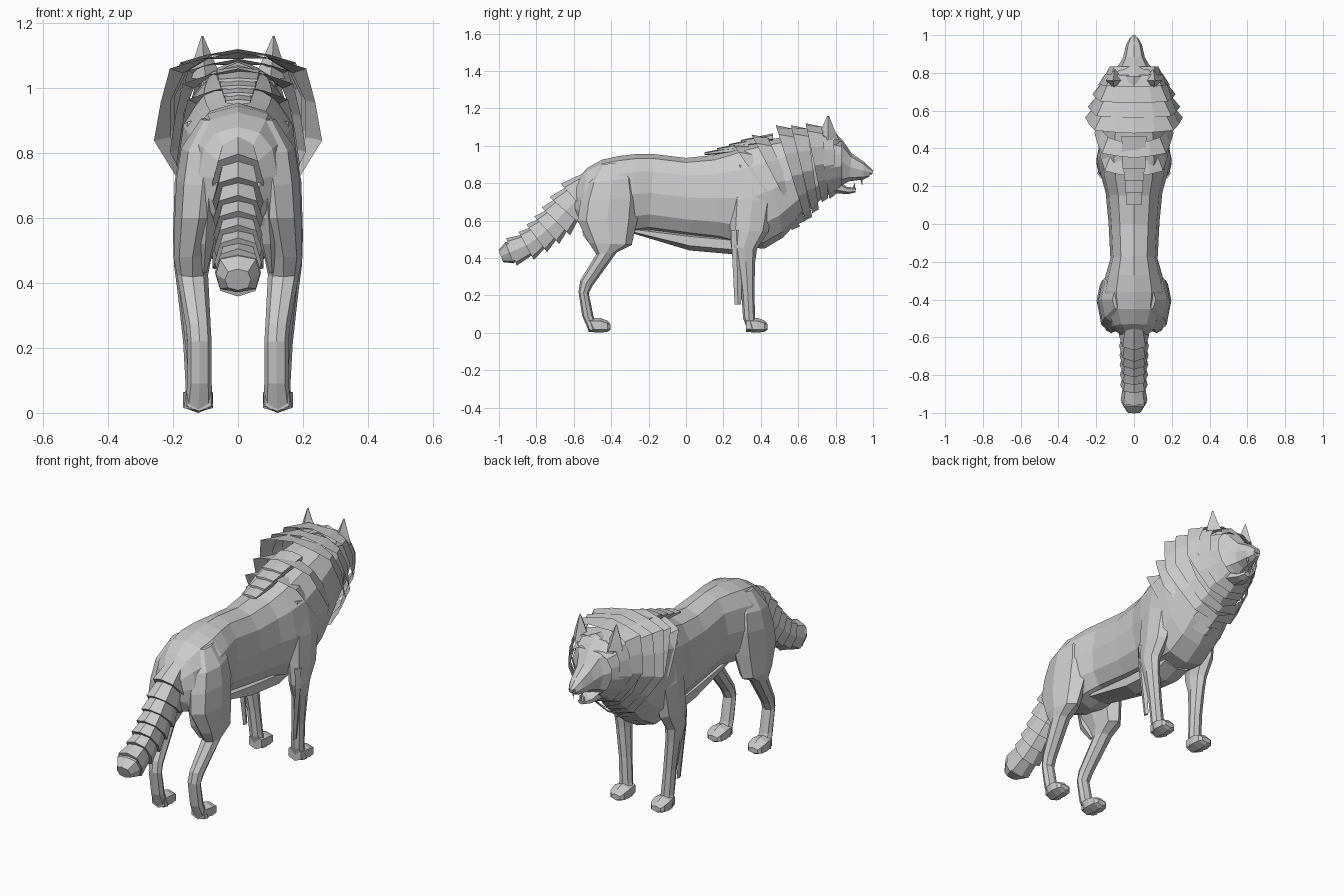
import bpy
import bmesh
import math
from mathutils import Vector

cube = bpy.data.objects.get("Cube")
if cube:
    bpy.data.objects.remove(cube, do_unlink=True)

fur = bpy.data.materials.new("grey_fur")
fur.use_nodes = True
grey = (0.6, 0.6, 0.6, 1)
fur.diffuse_color = grey
fur.node_tree.nodes["Principled BSDF"].inputs["Base Color"].default_value = grey


def finish(name, bm):
    """Turn a bmesh into a flat shaded object."""
    bmesh.ops.recalc_face_normals(bm, faces=bm.faces)
    mesh = bpy.data.meshes.new(name)
    bm.to_mesh(mesh)
    bm.free()
    mesh.materials.append(fur)
    obj = bpy.data.objects.new(name, mesh)
    bpy.context.collection.objects.link(obj)
    return obj


def superpower(value, power):
    return math.copysign(abs(value) ** power, value)


def loft(name, rings, sides=8, square=1.0, jag=0.0, lift=0.0, caps=True):
    """Skin rings given as (top y, top z, bottom y, bottom z, half width, centre x).
    Jag pulls in every other corner of the last ring; lift raises the flanks."""
    bm = bmesh.new()
    loops = []
    for number, ring in enumerate(rings):
        top_y, top_z, low_y, low_z, width = ring[:5]
        centre_x = ring[5] if len(ring) > 5 else 0
        middle = Vector((centre_x, (top_y + low_y) / 2, (top_z + low_z) / 2))
        up = Vector((0, (top_y - low_y) / 2, (top_z - low_z) / 2))
        side = Vector((width, 0, 0))
        loop = []
        for k in range(sides):
            angle = math.tau * k / sides + math.pi / 2
            across = superpower(math.cos(angle), square)
            reach = side * across + up * (superpower(math.sin(angle), square) + lift * abs(across))
            if jag and number == len(rings) - 1 and k % 2:
                reach *= 1 - jag
            loop.append(bm.verts.new(middle + reach))
        loops.append(loop)
    for a, b in zip(loops, loops[1:]):
        for k in range(sides):
            n = (k + 1) % sides
            bm.faces.new((a[k], a[n], b[n], b[k]))
    if caps:
        bm.faces.new(loops[0])
        bm.faces.new(loops[-1])
    return finish(name, bm)


# Torso from rump to neck
loft("torso", [
    (-.58, .82, -.60, .62, .07),
    (-.53, .88, -.56, .58, .12),
    (-.45, .925, -.46, .54, .155),
    (-.36, .945, -.35, .52, .17),
    (-.27, .955, -.27, .53, .15),
    (-.17, .955, -.20, .54, .125),
    (0, .935, .02, .51, .135),
    (.15, .95, .18, .49, .15),
    (.24, .98, .27, .46, .175),
    (.32, 1.01, .42, .45, .19),
    (.42, 1.03, .52, .51, .185),
    (.55, 1.05, .62, .62, .17),
    (.70, 1.07, .74, .73, .14),
], sides=12, square=.85)

# Thin fold of fur hanging under the belly
loft("belly_fur", [
    (-.28, .56, -.28, .53, .07),
    (.02, .54, .02, .44, .08),
    (.24, .52, .25, .42, .09),
    (.34, .52, .34, .45, .09),
], sides=6)

# Mane: overlapping collars that flare backwards
collars = [
    (.25, 1.01, .58, .53, .195),
    (.35, 1.06, .61, .56, .215),
    (.48, 1.11, .645, .58, .265),
    (.56, 1.11, .68, .62, .25),
    (.64, 1.12, .73, .68, .225),
    (.70, 1.09, .77, .70, .195),
    (.745, 1.04, .80, .73, .165),
]
for number, rear in enumerate(collars):
    top_y, top_z, low_y, low_z, width = rear
    front = (top_y + .09, top_z - .02, low_y + .03, low_z + .04, width * .8)
    loft("mane_collar_" + str(number), [front, rear], sides=14, square=.95,
         jag=.08, lift=.22, caps=False)

# Flat tufts stepping up the spine into the mane
for number in range(4):
    y, z = .10 + .065 * number, .95 + .022 * number
    half = .045 + .008 * number
    loft("spine_tuft_" + str(number), [
        (y, z + .015, y, z, half),
        (y + .17, z + .05, y + .17, z + .01, half * 1.1),
    ], sides=6)

# Head and jaw
loft("head", [
    (.70, 1.08, .76, .74, .145),
    (.78, 1.09, .80, .76, .135),
    (.84, 1.025, .835, .79, .085),
    (.885, .96, .875, .81, .058),
    (.95, .915, .95, .82, .042),
    (.99, .875, .98, .835, .022),
], sides=8, square=.9)
loft("nose", [
    (.96, .905, .96, .85, .022),
    (1, .87, .995, .845, .012),
], sides=6)
loft("lower_jaw", [
    (.79, .83, .79, .745, .07),
    (.86, .78, .87, .742, .04),
    (.91, .775, .905, .75, .02),
], sides=6)

# Tail: flared frusta strung along a drooping path
path = [Vector(p) for p in ((-.50, .78), (-.61, .69), (-.69, .60), (-.77, .525), (-.86, .46), (-.99, .41))]


def along(t):
    t = min(max(t, 0), 1) * (len(path) - 1)
    i = min(int(t), len(path) - 2)
    return path[i].lerp(path[i + 1], t - i)


def tail_ring(t, size, width):
    centre = along(t)
    heading = (along(t + .08) - along(t - .08)).normalized()
    across = Vector((heading.y, -heading.x)) * size
    return (*(centre + across), *(centre - across), width)


segments = 8
for number in range(segments):
    t = number / segments
    size = .12 - .055 * t
    rings = [tail_ring(t, size * .75, .055), tail_ring(t + 1.3 / segments, size, .08 - .012 * t)]
    if number == segments - 1:
        rings = [rings[0], tail_ring(.93, .06, .068), tail_ring(1, .035, .04)]
    loft("tail_tuft_" + str(number), rings, sides=8, square=.6, jag=.06)

# Paired parts
for label, s in (("left", 1), ("right", -1)):

    def paired(name, rings, **options):
        loft(label + "_" + name, [(*r[:5], r[5] * s) for r in rings], **options)

    paired("ear", [
        (.70, 1.03, .82, 1.03, .05, .10),
        (.72, 1.08, .80, 1.07, .035, .105),
        (.755, 1.16, .765, 1.16, .003, .11),
    ], sides=4)

    paired("fang", [
        (.93, .83, .945, .83, .007, .025),
        (.94, .79, .943, .79, .001, .025),
    ], sides=4)
    paired("lower_fang", [
        (.89, .77, .905, .77, .006, .012),
        (.90, .80, .903, .80, .001, .012),
    ], sides=4)

    # Hind leg from haunch to ankle
    paired("hind_leg", [
        (-.46, .90, -.34, .91, .04, .075),
        (-.53, .80, -.27, .83, .075, .10),
        (-.565, .70, -.25, .73, .08, .11),
        (-.58, .60, -.26, .60, .075, .12),
        (-.52, .48, -.29, .47, .058, .14),
        (-.48, .42, -.37, .43, .048, .14),
        (-.565, .28, -.50, .25, .038, .122),
        (-.575, .22, -.52, .21, .037, .118),
        (-.555, .09, -.495, .09, .037, .118),
        (-.52, .01, -.47, .02, .045, .122),
    ], sides=8)

    # Front leg from shoulder to ankle
    paired("front_leg", [
        (.27, .90, .43, .88, .035, .13),
        (.24, .72, .47, .70, .055, .14),
        (.235, .55, .44, .54, .05, .15),
        (.24, .46, .38, .45, .042, .155),
        (.27, .38, .37, .38, .037, .15),
        (.295, .22, .365, .22, .034, .135),
        (.305, .08, .37, .08, .036, .125),
        (.33, .01, .38, .02, .045, .122),
    ], sides=8)

    # Loose strand of fur behind the front leg
    paired("leg_fringe", [
        (.24, .55, .30, .55, .02, .175),
        (.245, .44, .30, .44, .012, .175),
        (.26, .15, .295, .15, .006, .15),
    ], sides=4)

    # Fur hanging from the back of the thigh
    paired("thigh_fringe", [
        (-.57, .66, -.50, .66, .03, .09),
        (-.55, .52, -.46, .52, .025, .10),
        (-.48, .43, -.44, .43, .008, .105),
    ], sides=4)

    # Paws
    for name, heel in (("hind_paw", -.52), ("front_paw", .32)):
        paired(name, [
            (heel, .08, heel, .005, .042, .12),
            (heel + .06, .08, heel + .06, 0, .052, .123),
            (heel + .10, .065, heel + .10, .005, .046, .123),
            (heel + .115, .045, heel + .115, .015, .03, .123),
        ], sides=6, square=.8)
